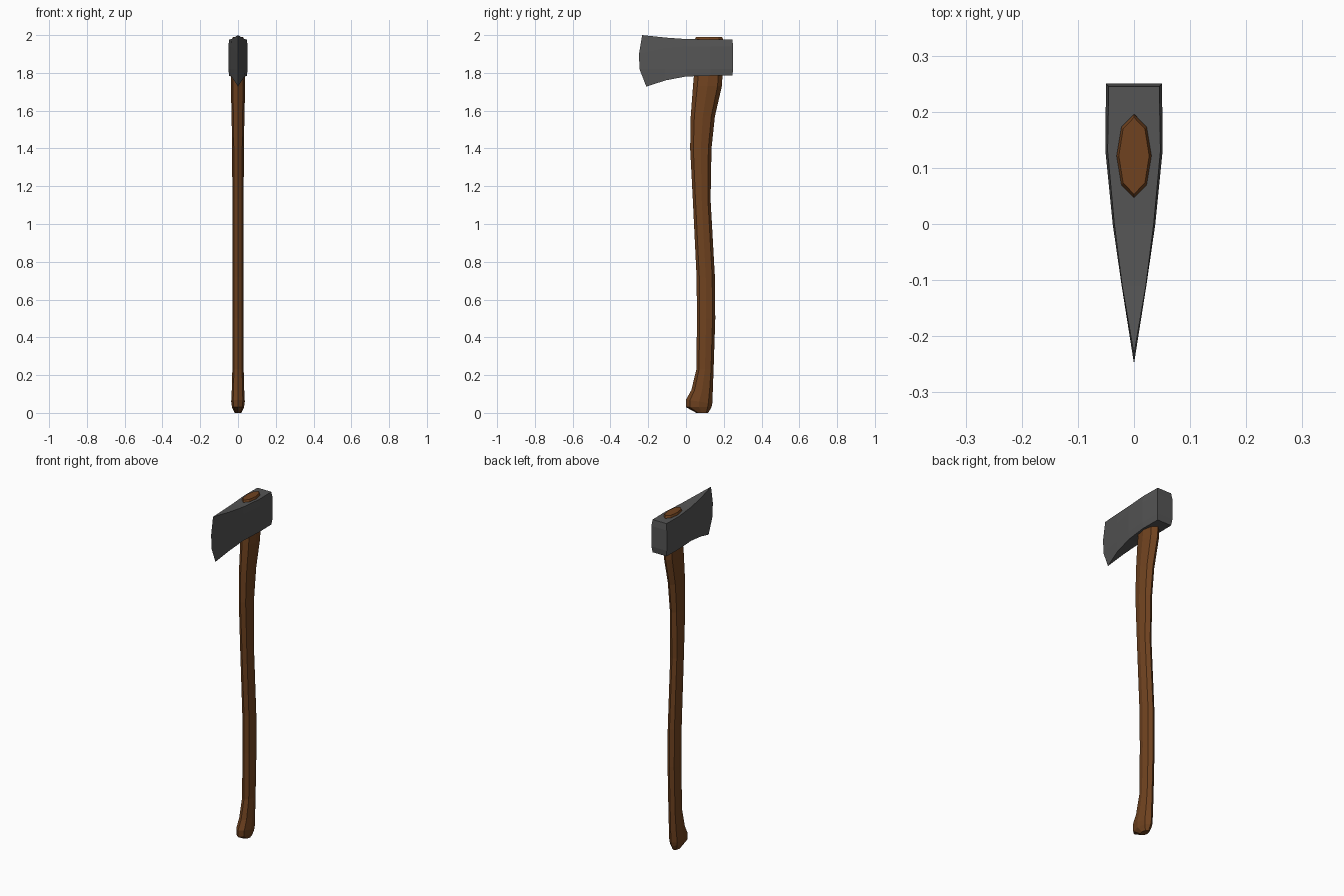
import bpy, bmesh

if "Cube" in bpy.data.objects:
    bpy.data.objects.remove(bpy.data.objects["Cube"])


def material(name, rgb):
    mat = bpy.data.materials.new(name)
    mat.diffuse_color = (*rgb, 1)
    mat.use_nodes = True
    mat.node_tree.nodes["Principled BSDF"].inputs["Base Color"].default_value = mat.diffuse_color
    return mat


def loft(name, rings, mat):
    """Skin a row of equal-length closed rings and cap both ends."""
    bm = bmesh.new()
    loops = [[bm.verts.new(p) for p in ring] for ring in rings]
    n = len(loops[0])
    for a, b in zip(loops, loops[1:]):
        for i in range(n):
            j = (i + 1) % n
            bm.faces.new((a[i], a[j], b[j], b[i]))
    bm.faces.new(loops[0])
    bm.faces.new(loops[-1])
    # the cutting edge collapses to a line, so weld and drop empty faces
    bmesh.ops.remove_doubles(bm, verts=bm.verts, dist=0.0005)
    bmesh.ops.dissolve_degenerate(bm, edges=bm.edges, dist=0.0001)
    bmesh.ops.recalc_face_normals(bm, faces=bm.faces)
    mesh = bpy.data.meshes.new(name)
    bm.to_mesh(mesh)
    bm.free()
    mesh.materials.append(mat)
    obj = bpy.data.objects.new(name, mesh)
    bpy.context.collection.objects.link(obj)
    return obj


wood = material("wood", (0.16, 0.055, 0.014))
steel = material("steel", (0.09, 0.09, 0.09))

# Handle: eight-sided sections (front y, back y, front z, back z, half width)
sections = [
    (0.055, 0.117, 0.00, 0.00, 0.018),
    (0.000, 0.135, 0.03, 0.03, 0.032),
    (0.000, 0.139, 0.07, 0.05, 0.036),
    (0.028, 0.142, 0.12, 0.12, 0.033),
    (0.055, 0.146, 0.23, 0.23, 0.030),
    (0.058, 0.155, 0.50, 0.50, 0.030),
    (0.056, 0.153, 0.72, 0.72, 0.030),
    (0.036, 0.130, 1.13, 1.13, 0.030),
    (0.022, 0.135, 1.40, 1.40, 0.031),
    (0.025, 0.153, 1.57, 1.57, 0.034),
    (0.037, 0.190, 1.73, 1.73, 0.038),
    (0.047, 0.196, 1.84, 1.84, 0.034),
    (0.047, 0.196, 1.98, 1.98, 0.031),
    (0.053, 0.190, 1.99, 1.99, 0.027),
]
octagon = [(0, 0), (0.72, 0.15), (1, 0.5), (0.72, 0.85),
           (0, 1), (-0.72, 0.85), (-1, 0.5), (-0.72, 0.15)]
loft("handle", [[(w * u, y0 + (y1 - y0) * v, z0 + (z1 - z0) * v)
                 for u, v in octagon]
                for y0, y1, z0, z1, w in sections], wood)

# Axe head: half profiles from poll to edge
# (outer width, inner width, then y and z at four heights, bottom to top)
stations = [
    (0.045, 0.050, (0.245, 0.25, 0.25, 0.245), (1.785, 1.82, 1.94, 1.977)),
    (0.047, 0.051, (0.13,) * 4, (1.785, 1.82, 1.94, 1.977)),
    (0.035, 0.038, (0.00,) * 4, (1.781, 1.82, 1.94, 1.979)),
    (0.021, 0.022, (-0.11,) * 4, (1.760, 1.82, 1.93, 1.987)),
    (0.000, 0.000, (-0.21, -0.246, -0.249, -0.232),
     (1.727, 1.82, 1.90, 2.0)),
]
rings = []
for outer, inner, ys, zs in stations:
    side = list(zip((outer, inner, inner, outer), ys, zs))
    rings.append(side + [(-x, y, z) for x, y, z in reversed(side)])
# the blade edge ends in a line rather than a capped ring
bm = bmesh.new()
loops = [[bm.verts.new(p) for p in r] for r in rings]
for a, b in zip(loops, loops[1:]):
    for i in range(8):
        j = (i + 1) % 8
        bm.faces.new((a[i], a[j], b[j], b[i]))
for i in range(3):
    bm.faces.new((loops[0][i], loops[0][i + 1],
                  loops[0][6 - i], loops[0][7 - i]))
bmesh.ops.remove_doubles(bm, verts=bm.verts, dist=0.0005)
bmesh.ops.recalc_face_normals(bm, faces=bm.faces)
head_mesh = bpy.data.meshes.new("axe_head")
bm.to_mesh(head_mesh)
bm.free()
head_mesh.materials.append(steel)
head = bpy.data.objects.new("axe_head", head_mesh)
bpy.context.collection.objects.link(head)
